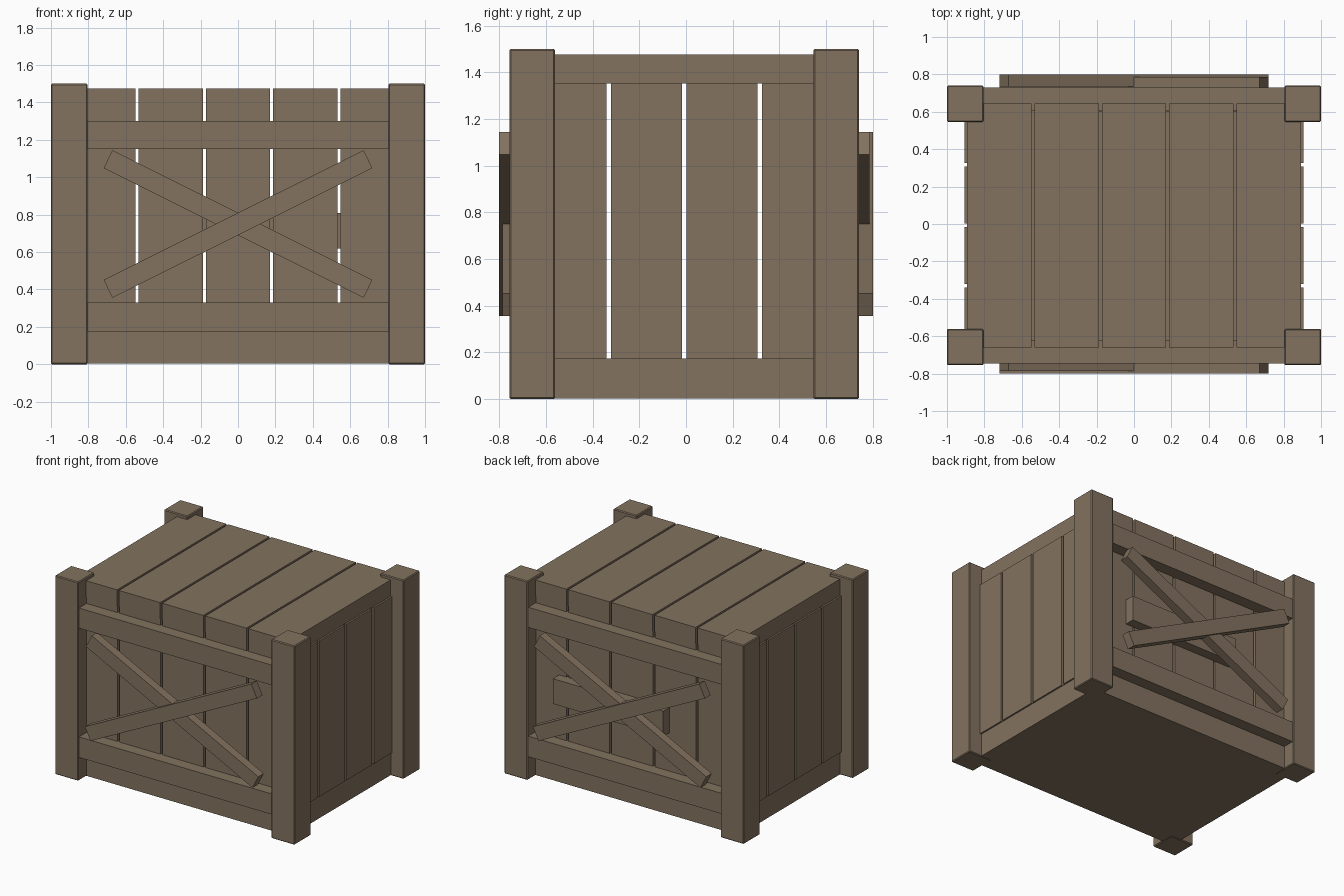
import bpy, math

if "Cube" in bpy.data.objects:
    bpy.data.objects.remove(bpy.data.objects["Cube"])

wood = bpy.data.materials.new("weathered_wood")
wood.diffuse_color = (0.225, 0.170, 0.115, 1)
wood.use_nodes = True
wood.node_tree.nodes["Principled BSDF"].inputs["Base Color"].default_value = wood.diffuse_color

CY = -0.0075  # body centre in y


def box(name, x, y, z, bevel=0.0, tilt=0.0):
    """Box from (min, max) ranges, optionally tilted about y."""
    bpy.ops.mesh.primitive_cube_add(
        size=1, location=(sum(x) / 2, sum(y) / 2, sum(z) / 2))
    o = bpy.context.object
    o.name = name
    o.scale = (x[1] - x[0], y[1] - y[0], z[1] - z[0])
    bpy.ops.object.transform_apply(location=False, rotation=False, scale=True)
    o.rotation_euler.y = tilt
    o.data.materials.append(wood)
    if bevel:
        m = o.modifiers.new("edge", "BEVEL")
        m.width = bevel
        m.segments = 1
    return o


def span(s, a, b):
    """Mirror a range onto side s (+1 or -1)."""
    return (a, b) if s > 0 else (-b, -a)


def yspan(s, a, b):
    lo, hi = span(s, a, b)
    return (lo + CY, hi + CY)


# Corner posts
for sx in (-1, 1):
    for sy in (-1, 1):
        box("corner_post", span(sx, 0.805, 1.0), yspan(sy, 0.553, 0.7475),
            (0, 1.5), bevel=0.006)

# Solid base
box("base", (-0.893, 0.893), yspan(1, -0.65, 0.65), (0.003, 0.175))

# Lid boards, and front and back planks sharing the same gaps
for i in range(5):
    x0 = -0.9 + 0.36 * i + 0.008
    x1 = x0 + 0.344
    x0, x1 = max(x0, -0.893), min(x1, 0.893)
    box("lid_board", (x0, x1), yspan(1, -0.652, 0.652), (1.352, 1.475))
    for sy in (-1, 1):
        box("wall_plank", (x0, x1), yspan(sy, 0.612, 0.648), (0.175, 1.352))

# Side planks
for sx in (-1, 1):
    for i in range(4):
        y0 = CY - 0.647 + 0.3235 * i + 0.0095
        box("side_plank", span(sx, 0.865, 0.905), (y0, y0 + 0.3045),
            (0.175, 1.352))

# Rails and crossed braces on the front and back
L, W = 1.553, 0.107
ANGLE = math.radians(26.5)
for s in (-1, 1):
    for z in ((0.175, 0.33), (1.15, 1.302)):
        box("rail", (-0.806, 0.806), yspan(s, 0.612, 0.738), z)
    for name, y, t in (("outer_brace", (0.735, 0.80), ANGLE * s),
                       ("inner_brace", (0.72, 0.785), -ANGLE * s)):
        box(name, (-L / 2, L / 2), span(s, *y),
            (0.75 - W / 2, 0.75 + W / 2), tilt=t)

# Short board nailed across the back
box("back_board", (-0.31, 0.61), (0.60, 0.715), (0.62, 0.81))
